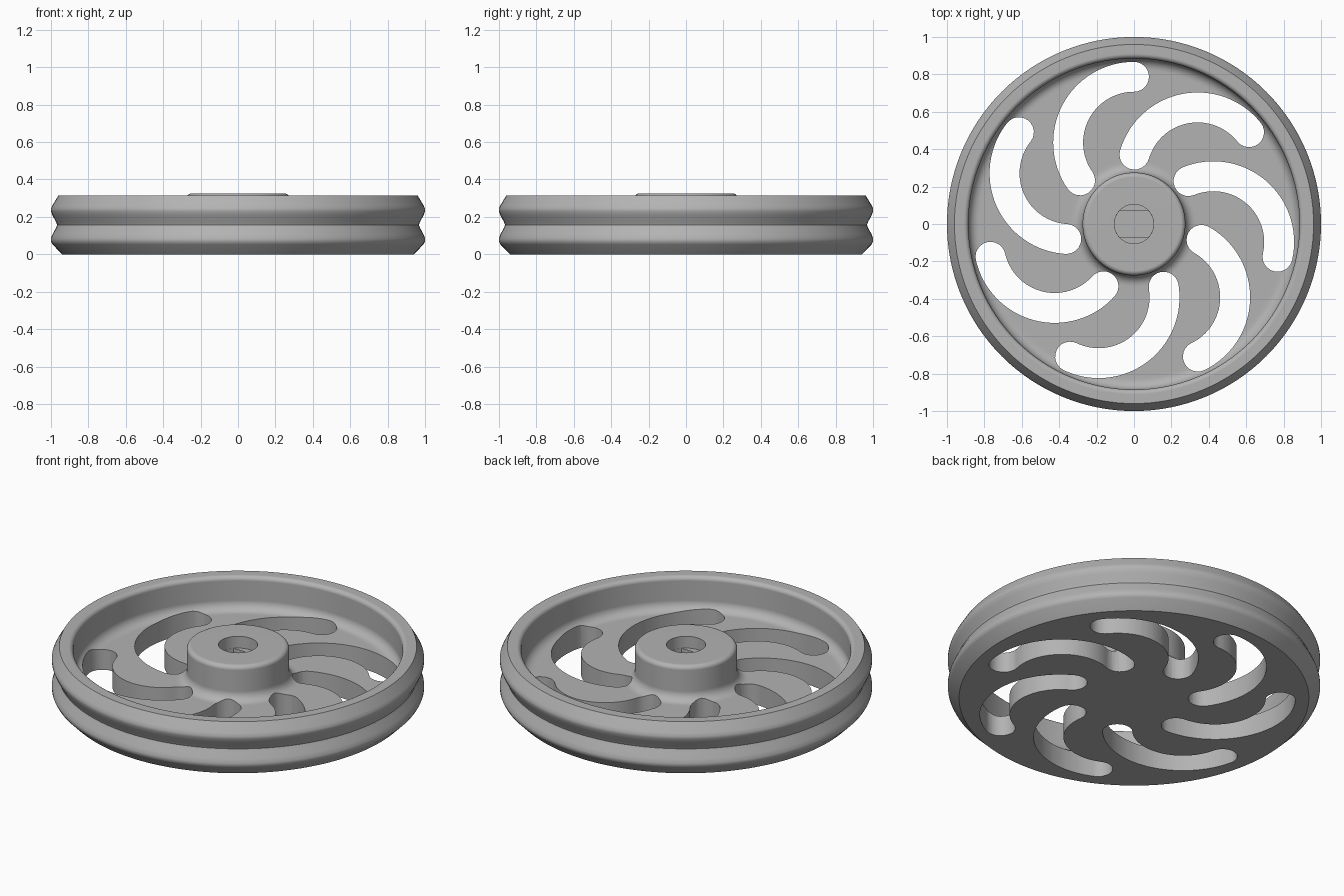
import bpy, bmesh
from math import pi, cos, sin, radians, sqrt
from mathutils import Matrix

if "Cube" in bpy.data.objects:
    bpy.data.objects.remove(bpy.data.objects["Cube"], do_unlink=True)

grey = bpy.data.materials.new("plain grey")
grey.use_nodes = True
colour = (0.45, 0.45, 0.45, 1)
grey.diffuse_color = colour
grey.node_tree.nodes["Principled BSDF"].inputs["Base Color"].default_value = colour

SLOTS = 7
FLOOR = 0.12


def make_object(name, bm):
    bmesh.ops.recalc_face_normals(bm, faces=bm.faces)
    mesh = bpy.data.meshes.new(name)
    bm.to_mesh(mesh)
    bm.free()
    mesh.materials.append(grey)
    obj = bpy.data.objects.new(name, mesh)
    bpy.context.collection.objects.link(obj)
    return obj


def arc(cx, cy, r, start, end, steps):
    angles = [radians(start + (end - start) * i / steps) for i in range(steps + 1)]
    return [(cx + r * cos(a), cy + r * sin(a)) for a in angles]


def prism(bm, outline, z0, z1, turn=0.0):
    face = bm.faces.new([bm.verts.new((x, y, z0)) for x, y in outline])
    ext = bmesh.ops.extrude_face_region(bm, geom=[face])["geom"]
    top = [v for v in ext if isinstance(v, bmesh.types.BMVert)]
    bmesh.ops.translate(bm, verts=top, vec=(0, 0, z1 - z0))
    verts = list(set(top) | set(face.verts))
    bmesh.ops.rotate(bm, verts=verts, cent=(0, 0, 0), matrix=Matrix.Rotation(turn, 3, "Z"))


def cut(target, cutter):
    cutter.hide_render = True
    mod = target.modifiers.new("cut", "BOOLEAN")
    mod.operation = "DIFFERENCE"
    mod.solver = "EXACT"
    mod.object = cutter
    bpy.context.view_layer.objects.active = target
    bpy.ops.object.modifier_apply(modifier=mod.name)
    bpy.data.objects.remove(cutter, do_unlink=True)


# Wheel body: hub, web and grooved rim turned from one profile (radius, height)
hub = [(0, 0.325)] + arc(0.25, 0.3, 0.025, 90, 0, 5)
hub_fillet = arc(0.33, FLOOR + 0.055, 0.055, 180, 270, 7)
rim_fillet = arc(0.83, FLOOR + 0.055, 0.055, -90, 0, 7)
rim_lip = arc(0.91, 0.29, 0.025, 180, 90, 5)
rim_outside = [(0.96, 0.315), (0.992, 0.262), (1, 0.245), (1, 0.23), (0.992, 0.208),
               (0.974, 0.175), (0.967, 0.157), (0.974, 0.14), (0.992, 0.107),
               (1, 0.085), (1, 0.07), (0.992, 0.053)]
profile = (hub + hub_fillet + [(0.345, FLOOR), (0.815, FLOOR)] + rim_fillet
           + rim_lip + rim_outside + [(0.94, 0), (0, 0)])

bm = bmesh.new()
ring = [bm.verts.new((r, 0, z)) for r, z in profile]
edges = [bm.edges.new(pair) for pair in zip(ring, ring[1:])]
bmesh.ops.spin(bm, geom=ring + edges, cent=(0, 0, 0), axis=(0, 0, 1),
               angle=2 * pi, steps=128, use_merge=True)
bmesh.ops.remove_doubles(bm, verts=bm.verts, dist=1e-5)
wheel = make_object("wheel", bm)

# Curved slots with round ends, repeated about the axle
cx, cy, mid, half = 0, 0.435, 0.352, 0.08
last = 215
(ex, ey), = arc(cx, cy, mid, last, last, 1)[:1]
outline = (arc(cx, cy, mid + half, 90, last, 32)
           + arc(ex, ey, half, last, last + 180, 12)[1:-1]
           + arc(cx, cy, mid - half, last, 90, 32)
           + arc(cx, cy + mid, half, -90, 90, 12)[1:-1])
bm = bmesh.new()
for i in range(SLOTS):
    prism(bm, outline, -0.1, 0.28, 2 * pi * i / SLOTS)
cut(wheel, make_object("slot_cutter", bm))

# Blind axle bore: round mouth, then a deeper part with two flats
bore, flat = 0.105, 0.07
bm = bmesh.new()
prism(bm, arc(0, 0, bore, 0, 360, 48)[:-1], 0.255, 0.4)
cut(wheel, make_object("bore_cutter", bm))
bm = bmesh.new()
side = sqrt(bore ** 2 - flat ** 2)
lean = 41.8
prism(bm, arc(0, 0, bore - 0.0005, -lean, lean, 12)
      + arc(0, 0, bore - 0.0005, 180 - lean, 180 + lean, 12), 0.08, 0.3)
cut(wheel, make_object("flat_bore_cutter", bm))

# Smooth turned surfaces, crisp machined edges
bpy.ops.object.select_all(action="DESELECT")
wheel.select_set(True)
bpy.context.view_layer.objects.active = wheel
bpy.ops.object.shade_smooth_by_angle(angle=radians(30))
normals = wheel.modifiers.new("even_normals", "WEIGHTED_NORMAL")
normals.keep_sharp = True
